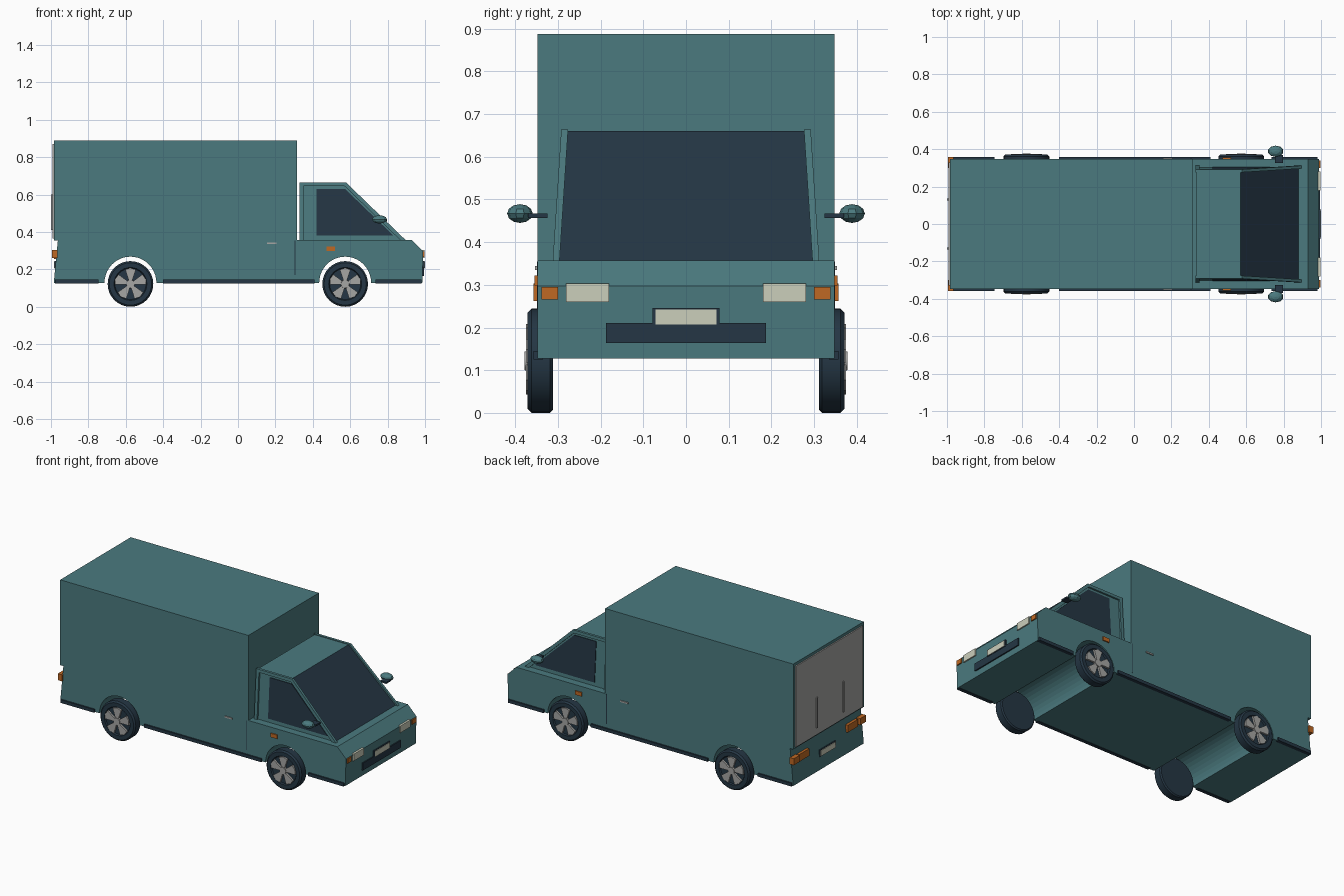
import bpy, bmesh, math
from mathutils import Matrix, Vector

cube = bpy.data.objects.get("Cube")
if cube:
    bpy.data.objects.remove(cube, do_unlink=True)


def material(name, rgb):
    m = bpy.data.materials.new(name)
    m.use_nodes = True
    m.diffuse_color = (*rgb, 1)
    m.node_tree.nodes["Principled BSDF"].inputs["Base Color"].default_value = (*rgb, 1)
    return m


TEAL = material("teal paint", (0.07, 0.195, 0.212))
NAVY = material("dark navy", (0.018, 0.037, 0.058))
ORANGE = material("orange lens", (0.52, 0.14, 0.017))
CREAM = material("cream lens", (0.6, 0.62, 0.5))
GREY = material("light grey", (0.38, 0.38, 0.37))


def finish(name, bm, *mats):
    bmesh.ops.recalc_face_normals(bm, faces=bm.faces)
    me = bpy.data.meshes.new(name)
    bm.to_mesh(me)
    bm.free()
    for m in mats:
        me.materials.append(m)
    ob = bpy.data.objects.new(name, me)
    bpy.context.collection.objects.link(ob)
    return ob


def add_prism(bm, pts, y0, y1, taper=0.0):
    """Extrude an x-z outline from y0 to y1, leaning inward with height."""
    def row(y):
        lean = math.copysign(taper, y)
        return [bm.verts.new((x, y - lean * (z - 0.36), z)) for x, z in pts]
    a, b = row(y0), row(y1)
    bm.faces.new(a)
    bm.faces.new(b[::-1])
    for i in range(len(pts)):
        j = (i + 1) % len(pts)
        bm.faces.new((a[i], b[i], b[j], a[j]))


def prism(name, pts, y0, y1, mat, taper=0.0):
    bm = bmesh.new()
    add_prism(bm, pts, y0, y1, taper)
    return finish(name, bm, mat)


def box(name, xs, ys, zs, mat):
    pts = [(xs[0], zs[0]), (xs[1], zs[0]), (xs[1], zs[1]), (xs[0], zs[1])]
    return prism(name, pts, ys[0], ys[1], mat)


def lathe(name, profile, centre, mat, steps=32):
    """Spin a (radius, y) profile about the axle."""
    bm = bmesh.new()
    vs = [bm.verts.new((r, y, 0)) for r, y in profile]
    es = [bm.edges.new(p) for p in zip(vs, vs[1:])]
    bmesh.ops.spin(bm, geom=vs + es, cent=(0, 0, 0), axis=(0, 1, 0),
                   angle=math.tau, steps=steps, use_duplicate=False)
    bmesh.ops.remove_doubles(bm, verts=bm.verts, dist=1e-4)
    bmesh.ops.translate(bm, verts=bm.verts, vec=centre)
    ob = finish(name, bm, mat)
    bpy.ops.object.select_all(action="DESELECT")
    ob.select_set(True)
    bpy.context.view_layer.objects.active = ob
    bpy.ops.object.shade_smooth_by_angle(angle=math.radians(35))
    return ob


SIDES = (("left", 1), ("right", -1))
AXLES = (("rear", -0.575), ("front", 0.573))
WHEEL_Z = 0.122

# Lower body with wheel arches cut through its full width
outline = [(-0.985, 0.127)]
for _, ax in AXLES:
    for i in range(21):
        t = math.pi * (1 - i / 20)
        outline.append((ax + 0.139 * math.cos(t), 0.127 + 0.141 * math.sin(t)))
outline += [(0.985, 0.127), (0.99, 0.297), (0.93, 0.357), (-0.963, 0.357)]
prism("lower_body", outline, -0.348, 0.348, TEAL)

# Cargo box and rear door
box("cargo_box", (-0.985, 0.315), (-0.348, 0.348), (0.355, 0.888), TEAL)
box("rear_door", (-0.993, -0.984), (-0.33, 0.33), (0.365, 0.87), GREY)
for side, s in SIDES:
    box(side + "_door_bar", (-1.0, -0.992), (s * 0.125, s * 0.135), (0.41, 0.6), GREY)

# Cab with its sloping face as the windscreen
TAPER = 0.065
bm = bmesh.new()
add_prism(bm, [(0.335, 0.35), (0.335, 0.66), (0.57, 0.66), (0.888, 0.35)],
          -0.301, 0.301, TAPER)
cab = finish("cab", bm, TEAL, NAVY)
for p in cab.data.polygons:
    if p.normal.x > 0.3 and p.normal.z > 0.3:
        p.material_index = 1

# Cab side frames, side windows, door seams and handles
bars = {
    "rear_pillar": [(0.33, 0.356), (0.33, 0.664), (0.35, 0.645), (0.35, 0.356)],
    "roof_rail": [(0.33, 0.664), (0.578, 0.664), (0.57, 0.645), (0.35, 0.645)],
    "windscreen_pillar": [(0.578, 0.664), (0.897, 0.356), (0.868, 0.356), (0.57, 0.645)],
}
window = [(0.42, 0.38), (0.42, 0.63), (0.572, 0.63), (0.832, 0.38)]
for side, s in SIDES:
    for part, pts in bars.items():
        prism(f"{side}_{part}", pts, s * 0.296, s * 0.312, TEAL, TAPER)
    prism(side + "_window", window, s * 0.299, s * 0.305, NAVY, TAPER)
    box(side + "_door_seam", (0.303, 0.307), (s * 0.346, s * 0.3495), (0.17, 0.355), NAVY)
    box(side + "_handle", (0.155, 0.207), (s * 0.346, s * 0.354), (0.335, 0.344), GREY)
    box(side + "_side_indicator", (0.474, 0.518), (s * 0.346, s * 0.355), (0.298, 0.322), ORANGE)
    for place, a, b in (("rear", -0.978, -0.745), ("middle", -0.4, 0.41), ("front", 0.735, 0.98)):
        box(f"{side}_{place}_skirt", (a, b), (s * 0.335, s * 0.357), (0.125, 0.145), NAVY)

# Wing mirrors
for side, s in SIDES:
    bm = bmesh.new()
    bmesh.ops.create_uvsphere(bm, u_segments=10, v_segments=6, radius=1,
                              matrix=Matrix.Translation((0.757, s * 0.389, 0.467))
                              @ Matrix.Diagonal((0.042, 0.03, 0.022, 1)))
    finish(side + "_mirror", bm, TEAL)
    box(side + "_mirror_arm", (0.755, 0.797), (s * 0.325, s * 0.37), (0.457, 0.467), NAVY)

# Nose and tail details
for side, s in SIDES:
    box(side + "_headlight", (0.98, 0.997), (s * 0.18, s * 0.281), (0.26, 0.303), CREAM)
    box(side + "_front_indicator", (0.975, 0.996), (s * 0.3, s * 0.339), (0.266, 0.295), ORANGE)
    box(side + "_tail_light", (-0.985, -0.96), (s * 0.19, s * 0.29), (0.255, 0.3), ORANGE)
    box(side + "_rear_indicator", (-0.995, -0.965), (s * 0.3, s * 0.357), (0.262, 0.303), ORANGE)
box("grille", (0.975, 0.994), (-0.187, 0.187), (0.164, 0.21), NAVY)
for end, x, d in (("front", 0.98, 1), ("rear", -0.965, -1)):
    box(end + "_plate_frame", (x, x + d * 0.016), (-0.079, 0.079), (0.204, 0.246), NAVY)
    box(end + "_plate", (x, x + d * 0.019), (-0.072, 0.072), (0.207, 0.242), CREAM)

# Wheels: tyre, rim star of five flared spokes, hub cap
tyre = [(0, 0.312), (0.115, 0.312), (0.122, 0.319), (0.122, 0.362), (0.113, 0.371),
        (0.088, 0.371), (0.083, 0.363), (0, 0.363)]
for side, s in SIDES:
    for end, ax in AXLES:
        name = f"{end}_{side}"
        centre = Vector((ax, 0, WHEEL_Z))
        lathe(name + "_tyre", [(r, s * y) for r, y in tyre], centre, NAVY)
        bm = bmesh.new()
        for k in range(5):
            t = math.tau * k / 5 + math.pi / 2
            corners = ((0.018, -0.5), (0.082, -0.36), (0.086, 0), (0.082, 0.36), (0.018, 0.5))
            pts = [(ax + r * math.cos(t + a), WHEEL_Z + r * math.sin(t + a))
                   for r, a in corners]
            add_prism(bm, pts, s * 0.36, s * 0.375)
        finish(name + "_spokes", bm, GREY)
        cap = [(0, s * 0.36), (0.024, s * 0.36), (0.022, s * 0.378), (0, s * 0.378)]
        lathe(name + "_hub_cap", cap, centre, GREY, 16)
